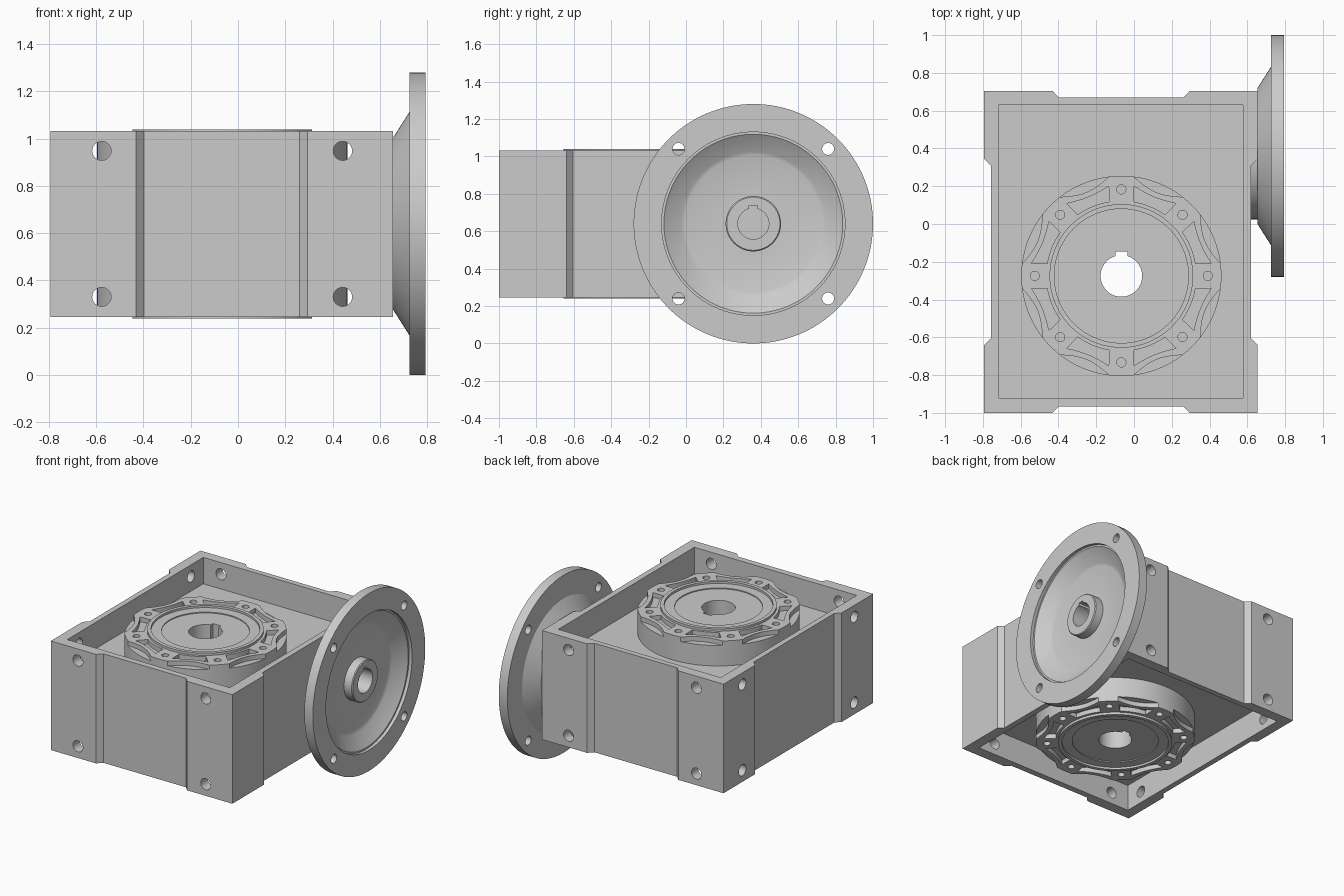
import bpy, bmesh
from math import sin, cos, pi, radians, degrees, asin
from mathutils import Matrix, Vector

if "Cube" in bpy.data.objects:
    bpy.data.objects.remove(bpy.data.objects["Cube"])

MID = 0.639                                    # mid height of the housing
HUB = Matrix.Translation((-0.067, -0.275, MID))
# local z -> world +x, local x -> world y, local y -> world z
AXIS_X = Matrix(((0, 0, 1, 0), (1, 0, 0, 0), (0, 1, 0, 0), (0, 0, 0, 1)))
FLANGE = Matrix.Translation((0, 0.36, 0.64)) @ AXIS_X
# local z -> world y, for holes through front and back walls
AXIS_Y = Matrix(((1, 0, 0, 0), (0, 0, 1, 0), (0, 1, 0, 0), (0, 0, 0, 1)))


def prism(bm, pts, z0, z1, m=Matrix()):
    lo = [bm.verts.new(m @ Vector((x, y, z0))) for x, y in pts]
    hi = [bm.verts.new(m @ Vector((x, y, z1))) for x, y in pts]
    bm.faces.new(lo[::-1])
    bm.faces.new(hi)
    n = len(pts)
    for i in range(n):
        j = (i + 1) % n
        bm.faces.new((lo[i], lo[j], hi[j], hi[i]))


def polar(r, a):
    return r * cos(radians(a)), r * sin(radians(a))


def disc(x, y, r, n=32):
    return [(x + r * cos(2 * pi * i / n), y + r * sin(2 * pi * i / n)) for i in range(n)]


def rect(x0, x1, y0, y1):
    return [(x0, y0), (x1, y0), (x1, y1), (x0, y1)]


def keyed_bore(r, half, top):
    # circle with a square keyway notch at +y
    gap = degrees(asin(half / r))
    pts = [polar(r, 90 + gap + (360 - 2 * gap) * i / 56) for i in range(57)]
    return pts + [(half, top), (-half, top)]


def lathe(bm, prof, m, n=128):
    rings = []
    for i in range(n):
        c, s = cos(2 * pi * i / n), sin(2 * pi * i / n)
        rings.append([bm.verts.new(m @ Vector((r * c, r * s, z))) for r, z in prof])
    k = len(prof)
    for i in range(n):
        a, b = rings[i], rings[(i + 1) % n]
        for j in range(k):
            l = (j + 1) % k
            bm.faces.new((a[j], b[j], b[l], a[l]))


def make(name, bm):
    bmesh.ops.recalc_face_normals(bm, faces=bm.faces)
    me = bpy.data.meshes.new(name)
    bm.to_mesh(me)
    bm.free()
    ob = bpy.data.objects.new(name, me)
    bpy.context.collection.objects.link(ob)
    return ob


def cut(ob, bm):
    cutter = make("cutter", bm)
    cutter.hide_render = True
    mod = ob.modifiers.new("cut", 'BOOLEAN')
    mod.operation, mod.solver, mod.object = 'DIFFERENCE', 'EXACT', cutter
    bpy.context.view_layer.update()
    me = bpy.data.meshes.new_from_object(ob.evaluated_get(bpy.context.evaluated_depsgraph_get()))
    ob.modifiers.clear()
    ob.data = me
    bpy.data.objects.remove(cutter)


def smooth(ob):
    bpy.ops.object.select_all(action='DESELECT')
    ob.select_set(True)
    bpy.context.view_layer.objects.active = ob
    bpy.ops.object.shade_smooth_by_angle(angle=radians(25))


# Housing: box outline with a shallow chamfered recess in every side
X0, X1, Y0, Y1, D = -0.793, 0.655, -1.0, 0.705, 0.035
outline = [(X0, Y0), (-0.432, Y0), (-0.398, Y0 + D), (0.26, Y0 + D), (0.295, Y0),
           (X1, Y0), (X1, -0.64), (X1 - D, -0.605), (X1 - D, 0.31), (X1, 0.345),
           (X1, Y1), (0.295, Y1), (0.26, Y1 - D), (-0.398, Y1 - D), (-0.432, Y1),
           (X0, Y1), (X0, 0.345), (X0 + D, 0.31), (X0 + D, -0.605), (X0, -0.64)]
bm = bmesh.new()
prism(bm, outline, 0.246, 1.032)
housing = make("housing", bm)

# Open trays above and below the central web
TRAY = 0.19
bm = bmesh.new()
for z0, z1 in ((1.032 - TRAY, 1.2), (0.1, 0.246 + TRAY)):
    prism(bm, rect(-0.718, 0.578, -0.92, 0.63), z0, z1)
cut(housing, bm)

# Hub seat, mounting holes in front, back and left walls, input shaft bore
bm = bmesh.new()
prism(bm, disc(0, 0, 0.52, 96), -0.3, 0.3, HUB)
for z in (0.33, 0.948):
    for x in (-0.577, 0.443):
        prism(bm, disc(x, z, 0.04), -1.1, -0.86, AXIS_Y)
        prism(bm, disc(x, z, 0.04), 0.59, 0.8, AXIS_Y)
    for y in (-0.785, 0.49):
        prism(bm, disc(y, z, 0.04), -0.9, -0.68, AXIS_X)
prism(bm, keyed_bore(0.083, 0.022, 0.098), 0.3, 0.9, FLANGE)
cut(housing, bm)
smooth(housing)

# Output hub: stepped rings on both faces
half = [(0.05, 0.378), (0.287, 0.378), (0.287, 0.385), (0.355, 0.385),
        (0.355, 0.4), (0.38, 0.4), (0.38, 0.383), (0.53, 0.383)]
bm = bmesh.new()
lathe(bm, half + [(r, -z) for r, z in reversed(half)], HUB)
hub = make("output_hub", bm)

# Keyed bore, bolt holes, rim scallops and pockets
bm = bmesh.new()
prism(bm, keyed_bore(0.11, 0.032, 0.13), -0.6, 0.6, HUB)
steps = [i / 6 for i in range(-6, 7)]
for s in (1, -1):
    for k in range(8):
        a = 45 * k
        x, y = polar(0.458, a)
        prism(bm, disc(x, y, 0.024, 20), s * 0.32, s * 0.5, HUB)
        m = a + 22.5
        scallop = [polar(0.48 + 0.061 * t * t, m + 17 * t) for t in steps]
        scallop += [polar(0.6, m + 17 * t) for t in reversed(steps)]
        prism(bm, scallop, s * 0.35, s * 0.5, HUB)
        pocket = [polar(0.398, m + 13 * t) for t in steps]
        pocket += [polar(0.452 + 0.028 * t * t, m + 14.5 * t) for t in reversed(steps)]
        prism(bm, pocket, s * 0.35, s * 0.5, HUB)
cut(hub, bm)
smooth(hub)

# Motor flange: neck, cone, disc, dished face and central boss
bm = bmesh.new()
lathe(bm, [(0.05, 0.61), (0.335, 0.61), (0.335, 0.655), (0.362, 0.655), (0.472, 0.725),
           (0.64, 0.725), (0.64, 0.793), (0.49, 0.793), (0.49, 0.77), (0.478, 0.77),
           (0.385, 0.704), (0.365, 0.697), (0.148, 0.697), (0.148, 0.757), (0.142, 0.763),
           (0.05, 0.763)], FLANGE)
flange = make("motor_flange", bm)
bm = bmesh.new()
prism(bm, keyed_bore(0.083, 0.022, 0.098), 0.3, 0.9, FLANGE)
for x in (-0.4, 0.4):
    for y in (-0.4, 0.4):
        prism(bm, disc(x, y, 0.032), 0.7, 0.85, FLANGE)
cut(flange, bm)
smooth(flange)
